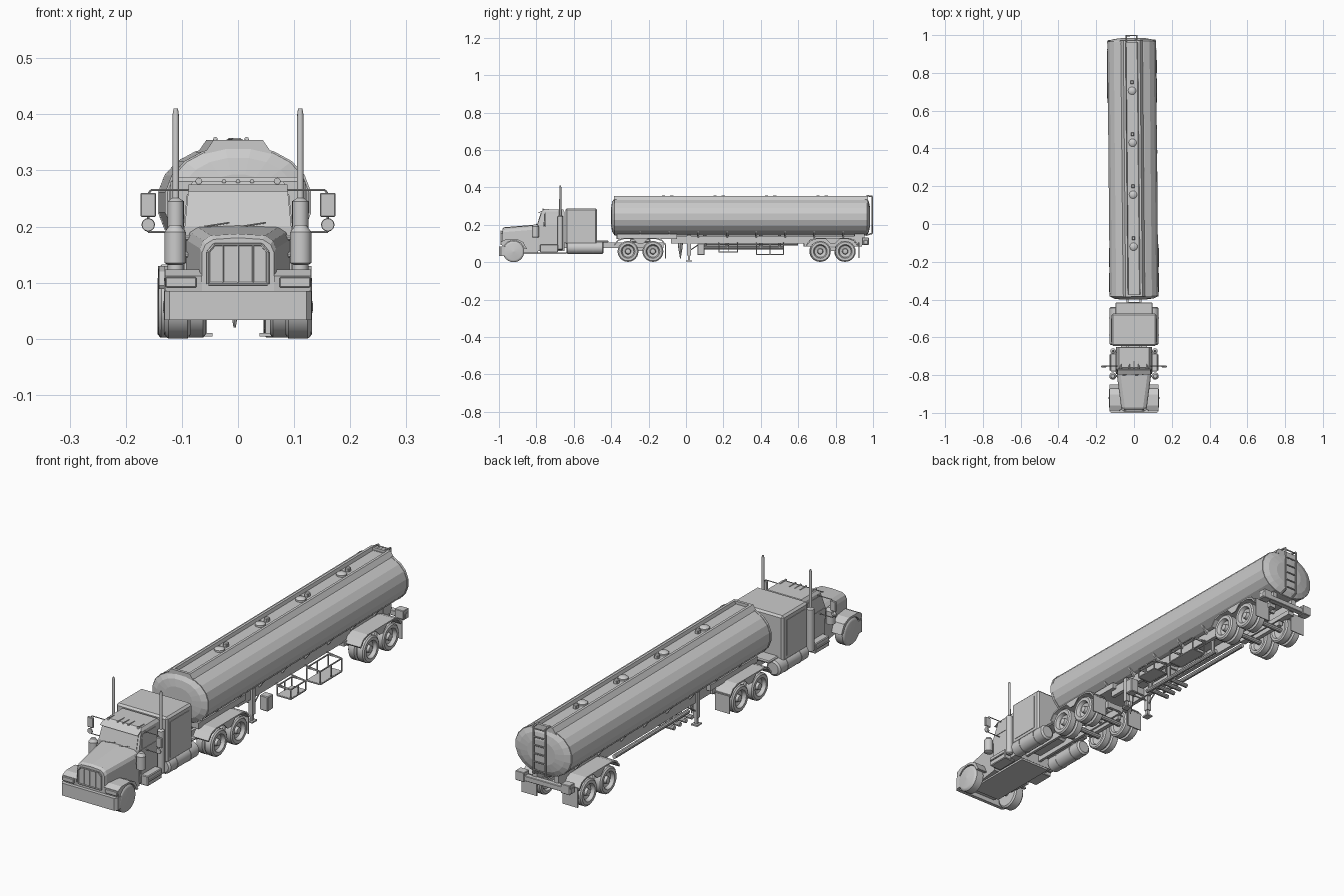
import bpy, bmesh, math
from mathutils import Vector, Matrix

if "Cube" in bpy.data.objects:
    bpy.data.objects.remove(bpy.data.objects["Cube"])

smooth, trailer = [], []
in_trailer = False


def make(name, bm, mirror=False, soft=False):
    if mirror:  # second copy on the other side of x = 0
        dup = bmesh.ops.duplicate(bm, geom=bm.verts[:] + bm.edges[:] + bm.faces[:])
        for v in [g for g in dup["geom"] if isinstance(g, bmesh.types.BMVert)]:
            v.co.x *= -1
    bmesh.ops.recalc_face_normals(bm, faces=bm.faces)
    me = bpy.data.meshes.new(name)
    bm.to_mesh(me)
    bm.free()
    ob = bpy.data.objects.new(name, me)
    bpy.context.collection.objects.link(ob)
    if soft:
        smooth.append(ob)
    if in_trailer:
        trailer.append(ob)
    return ob


def loft(name, rings, mirror=False, soft=False, bm=None):
    add = bm is not None
    bm = bm or bmesh.new()
    rows = [[bm.verts.new(p) for p in r] for r in rings]
    n = len(rows[0])
    for a, b in zip(rows, rows[1:]):
        for i in range(n):
            bm.faces.new((a[i], a[(i + 1) % n], b[(i + 1) % n], b[i]))
    bm.faces.new(rows[0])
    bm.faces.new(rows[-1])
    return bm if add else make(name, bm, mirror, soft)


def extrude(name, pts, axis, a, b, mirror=False):
    k = "xyz".index(axis)

    def put(p, t):
        q = list(p)
        q.insert(k, t)
        return q
    return loft(name, [[put(p, t) for p in pts] for t in (a, b)], mirror)


def box(name, x0, x1, y0, y1, z0, z1, mirror=False, bevel=0, seg=1):
    ob = extrude(name, [(x0, y0), (x1, y0), (x1, y1), (x0, y1)], "z", z0, z1, mirror)
    if bevel:
        m = ob.modifiers.new("bevel", "BEVEL")
        m.width, m.segments = bevel, seg
    return ob


def lathe(name, origin, axis, prof, n=20, mirror=False, soft=True, bm=None):
    """prof: (distance along axis, radius)"""
    d = Vector(axis).normalized()
    u = d.orthogonal().normalized()
    w = d.cross(u)
    rings = [[Vector(origin) + d * t + r * (u * math.cos(2 * math.pi * i / n) + w * math.sin(2 * math.pi * i / n))
              for i in range(n)] for t, r in prof]
    return loft(name, rings, mirror, soft, bm)


def rods(name, segs, r, n=6, mirror=False):
    bm = bmesh.new()
    for a, b in segs:
        d = Vector(b) - Vector(a)
        lathe("", a, d, [(0, r), (d.length, r)], n, bm=bm)
    return make(name, bm, mirror, n > 6)


def chain(*pts):
    return list(zip(pts, pts[1:]))


DUAL = [(.070, .012), (.066, .034), (.057, .040), (.057, .050), (.062, .056), (.088, .056), (.093, .048), (.097, .048),
        (.101, .056), (.127, .056), (.132, .050), (.132, .037), (.129, .035), (.117, .031), (.113, .016), (.128, .013),
        (.130, .006)]


def tandem(label, ys):
    for i, y in enumerate(ys):
        lathe(f"{label}_dual_wheels_{i + 1}", (0, y, .058), (1, 0, 0), DUAL, 24, True)
        rods(f"{label}_axle_{i + 1}", [((-.07, y, .058), (.07, y, .058))], .011, 10)
    a, b = ys[0] - .075, ys[1] + .07
    top = [(a, .095), (a + .02, .120), (a + .05, .130), (b - .05, .130), (b - .02, .120), (b, .095)]
    low = [(y + (.004 if y < ys[0] else -.004), z - .006) for y, z in reversed(top)]
    extrude(f"{label}_fender", top + low, "x", .058, .131, True)
    m = (ys[0] + ys[1]) / 2
    extrude(f"{label}_fender_skirt", [(m - .04, .126), (m + .04, .126), (m + .012, .098), (m - .012, .098)],
            "x", .127, .131, True)
    box(f"{label}_suspension", .036, .054, ys[0] - .03, ys[1] + .03, .06, .08, True)


# ---------------- tractor ----------------
def hood_ring(y, w, z):
    half = [(w, .05), (w, z - .026), (w - .006, z - .012), (w - .020, z - .003)]
    return [(x, y, q) for x, q in half] + [(0, y, z)] + [(-x, y, q) for x, q in reversed(half)]


loft("hood", [hood_ring(-.982, .064, .180), hood_ring(-.972, .068, .187), hood_ring(-.79, .092, .202)])
box("underside_plate", -.07, .07, -.96, -.64, .043, .052)
extrude("bumper", [(-.131, -.955), (-.131, -.988), (-.122, -1), (.122, -1), (.131, -.988), (.131, -.955),
                   (.124, -.955), (.118, -.985), (-.118, -.985), (-.124, -.955)], "z", .033, .085)
# grille surround and bars
g = [(-.053, .098), (-.053, .155), (-.042, .168), (.042, .168), (.053, .155), (.053, .098)]
extrude("grille", g, "y", -.988, -.98)
rods("grille_frame", [((a[0], -.989, a[1]), (b[0], -.989, b[1])) for a, b in chain(*g, g[0])], .003)
rods("grille_bars", [((x, -.989, .098), (x, -.989, .168)) for x in (-.027, 0, .027)], .002)
# front fenders with wheel arch
arch = [(-.922 + .06 * math.cos(math.radians(t)), .056 + .06 * math.sin(math.radians(t))) for t in range(15, 160, 18)]
extrude("front_fender", [(-.982, .08), (-.986, .112), (-.962, .123), (-.902, .123), (-.87, .108), (-.85, .07)] + arch,
        "x", .064, .130, True)
box("headlight", .074, .129, -.991, -.98, .091, .110, True, .002)
lathe("front_wheel", (0, -.922, .057), (1, 0, 0), [(.085, .03), (.085, .05), (.09, .057), (.124, .057), (.130, .052),
      (.132, .045), (.132, .012), (.134, .004)], 24, True)
rods("front_axle", [((-.09, -.922, .057), (.09, -.922, .057))], .008, 8)


# cab with raked windshield and visor
def rect(w, y0, y1, z):
    return [(-w, y0, z), (w, y0, z), (w, y1, z), (-w, y1, z)]


loft("cab", [rect(.095, -.79, -.65, .06), rect(.095, -.795, -.65, .200), rect(.088, -.772, -.65, .270),
             rect(.080, -.760, -.655, .281)])
loft("windshield", [rect(.083, -.796, -.785, .203), rect(.079, -.777, -.766, .262)])
extrude("sun_visor", [(-.797, .262), (-.772, .275), (-.768, .272), (-.79, .262)], "x", -.088, .088)
rods("wiper", [((.005, -.80, .200), (.05, -.798, .207)), ((-.06, -.80, .200), (-.015, -.798, .207))], .0015)
extrude("door", [(-.785, .10), (-.785, .2), (-.67, .2), (-.67, .10)], "x", .094, .097, True)
loft("side_window", [[(.092, y, .207) for y in (-.78, -.68)] + [(.0965, y, .207) for y in (-.68, -.78)],
                     [(.086, y, .258) for y in (-.768, -.68)] + [(.091, y, .258) for y in (-.68, -.768)]], True)
for i, x in enumerate((-.07, -.025, 0, .025, .07)):
    lathe(f"roof_light_{i + 1}", (x, -.755, .281), (0, -1, 0),
          [(-.03, .002), (0, .003), (.012, .006 if abs(x) > .05 else .004)], 8)
box("sleeper", -.120, .120, -.645, -.475, .095, .288, bevel=.008)
extrude("sleeper_side_door", [(-.625, .115), (-.625, .265), (-.50, .265), (-.50, .115)], "x", .119, .122, True)
box("rear_deck", -.098, .098, -.48, -.415, .105, .116, bevel=.004)
# tanks, steps and chassis
lathe("fuel_tank", (.098, -.64, .077), (0, 1, 0), [(0, .025), (.006, .033), (.194, .033), (.2, .025)], 20, True)
rods("fuel_tank_strap", [((.098, y, .077), (.098, y + .006, .077)) for y in (-.59, -.50)], .0345, 20, True)
box("cab_step", .07, .125, -.78, -.685, .052, .094, True, .003)
box("step_tread", .09, .13, -.775, -.69, .072, .076, True)
box("chassis_rail", .028, .04, -.66, -.12, .075, .106, True)
for i, y in enumerate((-.42, -.245, -.125)):
    box(f"chassis_crossmember_{i + 1}", -.04, .04, y - .006, y + .006, .078, .102)
box("fifth_wheel", -.05, .05, -.30, -.19, .106, .125, bevel=.004)
box("tractor_mud_flap", .06, .128, -.112, -.108, .02, .1, True)
tandem("tractor", (-.310, -.177))
# exhaust stacks, air cleaners, mirrors
lathe("exhaust_stack", (.111, -.672, 0), (0, 0, 1), [(.065, .008), (.07, .0145), (.245, .0145), (.251, .006),
      (.40, .0055), (.41, .004)], 14, True)
lathe("air_cleaner", (.112, -.805, 0), (0, 0, 1), [(.131, .012), (.135, .019), (.190, .019), (.198, .013), (.203, .010)],
      16, True)
rods("air_cleaner_bracket", [((.08, -.805, z), (.112, -.805, z)) for z in (.15, .18)], .005, 6, True)
box("mirror", .146, .174, -.759, -.750, .217, .260, True, .002)
lathe("round_mirror", (.160, -.761, .203), (0, 1, 0), [(0, .011), (.004, .012), (.01, .006)], 14, True)
rods("mirror_arm", chain((.085, -.752, .265), (.155, -.752, .265), (.160, -.752, .258), (.160, -.752, .19),
                         (.09, -.752, .19)), .002, 6, True)

# ---------------- trailer (turned slightly about the coupling) ----------------
in_trailer = True


def tank_ring(y, s, n=20):
    out = []
    for i in range(n):
        t = 2 * math.pi * (i + .5) / n
        c, q = math.cos(t), math.sin(t)
        out.append((s * .130 * math.copysign(abs(c) ** .92, c), y, .243 + s * .100 * math.copysign(abs(q) ** .92, q)))
    return out


loft("tank", [tank_ring(y, s) for y, s in ((-.400, .5), (-.395, .8), (-.384, .975), (-.380, 1), (.965, 1), (.969, .975),
                                         (.978, .8), (.984, .5))])
for i, y in enumerate((-.383, .957)):
    loft(f"tank_end_band_{i + 1}", [tank_ring(y, 1.012), tank_ring(y + .01, 1.012)])
# walkway on top with manhole lids
extrude("walkway_rail", [(.027, .335), (.033, .354), (.044, .354), (.062, .328)], "y", -.385, .972, True)
for i, y in enumerate((-.385, .96)):
    box(f"walkway_end_{i + 1}", -.035, .035, y, y + .012, .33, .354)
for i, y in enumerate((-.12, .155, .43, .705)):
    lathe(f"manhole_{i + 1}", (0, y, .338), (0, 0, 1), [(0, .021), (.011, .021), (.015, .017), (.018, .006)], 14)
    box(f"vent_{i + 1}", -.009, .009, y + .035, y + .055, .338, .358, bevel=.003)
# rear ladder
rods("ladder_rail", chain((.028, .965, .356), (.028, .996, .352), (.028, .997, .155), (.028, .965, .145)), .004, 6, True)
rods("ladder_rungs", [((-.028, .997, z), (.028, .997, z)) for z in (.17, .205, .24, .275, .31, .345)], .003)
# frame, saddles, coupling plate
box("trailer_rail", .042, .058, -.08, .95, .100, .140, True)
box("coupling_plate", -.075, .075, -.37, -.05, .125, .150)
for i in range(8):
    y = -.25 + i * .155
    extrude(f"tank_saddle_{i + 1}", [(-.06, .132), (-.098, .180), (-.07, .165), (.07, .165), (.098, .180), (.06, .132)],
            "y", y, y + .008)
for i, y in enumerate((0, .2, .4, .6, .8)):
    box(f"trailer_crossmember_{i + 1}", -.045, .045, y, y + .012, .105, .135)
box("subframe", .036, .064, .63, .94, .085, .105, True)
lathe("drop_cone", (-.003, -.03, .02), (0, 0, 1), [(0, .002), (.06, .012), (.1, .014)], 8)
# landing legs
box("landing_leg", .048, .066, .006, .026, .035, .145, True)
box("landing_leg_inner", .052, .062, .010, .022, .008, .04, True)
box("landing_foot", .042, .070, 0, .032, 0.004, .010, True)
rods("landing_brace", [((-.055, .016, .08), (.055, .016, .08)), ((.057, .016, .06), (.05, .09, .11)),
                       ((-.057, .016, .06), (-.05, .09, .11))], .003)
box("valve_box", .062, .1, .06, .098, .038, .10, False, .003)
# hanging baskets, right side
for i, (y0, y1, z0) in enumerate(((.175, .275, .055), (.375, .52, .04))):
    lo, hi, xs = z0, .095, (.065, .128)
    loops = []
    for z in (lo, hi):
        c = [(xs[0], y0, z), (xs[1], y0, z), (xs[1], y1, z), (xs[0], y1, z)]
        loops += chain(*c, c[0])
    ups = [((x, y, lo), (x, y, hi)) for x in xs for y in (y0, (y0 + y1) / 2, y1)]
    ties = [((.045, y, .105), (xs[1], y, hi)) for y in (y0, y1)]
    rods(f"basket_frame_{i + 1}", loops + ups + ties, .003, 4)
    box(f"basket_floor_{i + 1}", xs[0], xs[1], y0, y1, lo - .001, lo + .003)
# discharge pipes and outlets
rods("discharge_pipe", [((0, .08, .078), (0, .52, .078)), ((-.075, .10, .098), (-.075, .6, .098))], .009, 10)
rods("outlet_pipe", [((0, y, .078), (-.095, y, .078)) for y in (.10, .14, .18, .22)] +
     [((0, y, .078), (0, y, .15)) for y in (.1, .22, .4, .5)], .009, 10)
# trailer bogie, rear bumper and lamps
tandem("trailer", (.717, .850))
box("trailer_mud_flap", .06, .130, .923, .927, .022, .105, True)
box("rear_bumper", -.128, .128, .948, .972, .096, .118, bevel=.002)
box("rear_lamp_box", .085, .126, .940, .976, .092, .132, True, .002)
box("bumper_mount", .04, .06, .90, .955, .105, .15, True)

# finish: trailer angle and smooth round parts
pivot = Vector((0, -.35, 0))
turn = Matrix.Translation(pivot) @ Matrix.Rotation(.0095, 4, "Z") @ Matrix.Translation(-pivot)
for ob in trailer:
    ob.matrix_world = turn
for ob in smooth:
    ob.select_set(True)
bpy.context.view_layer.objects.active = smooth[0]
bpy.ops.object.shade_smooth_by_angle(angle=math.radians(35))
